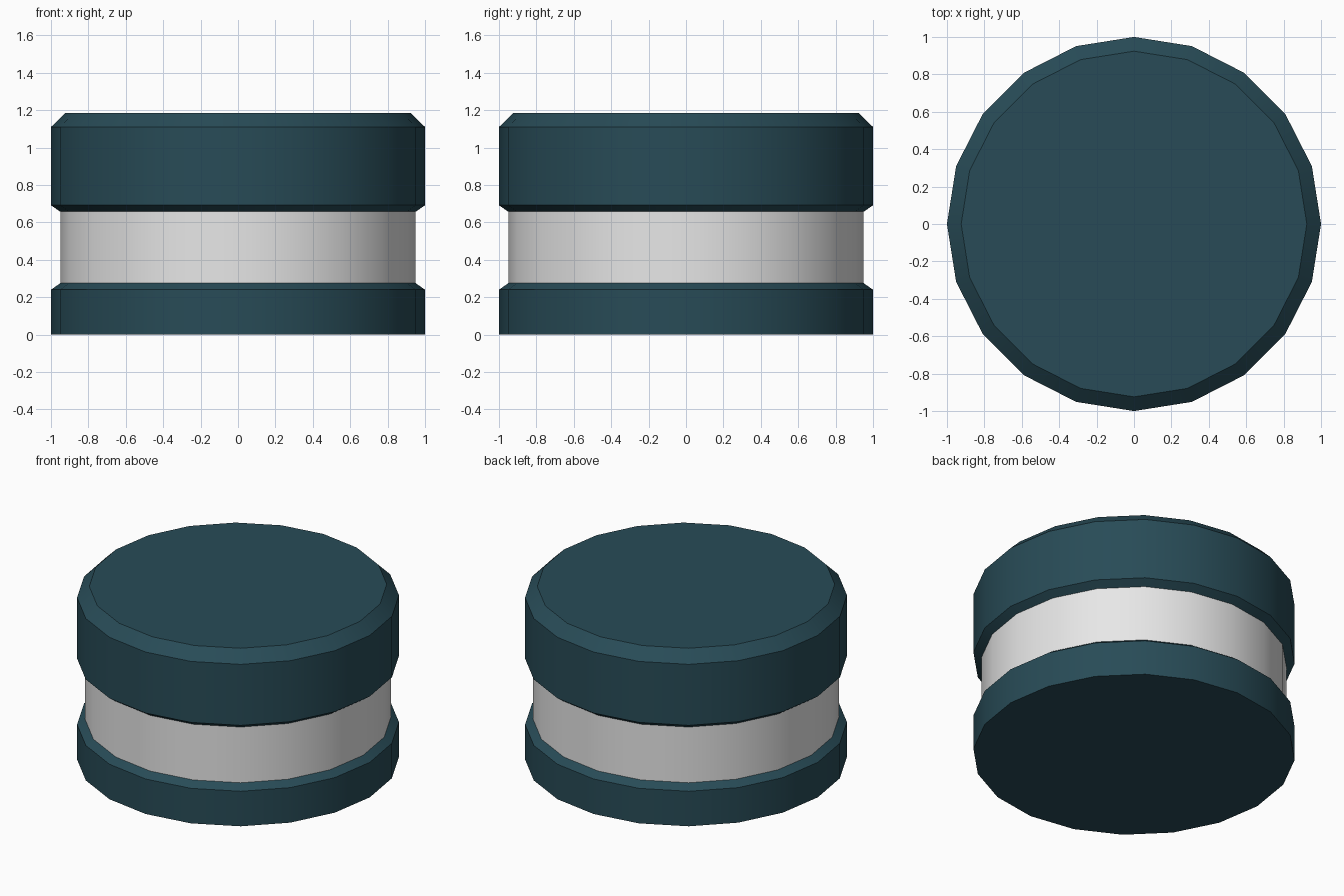
import bpy
import bmesh
from math import radians, cos, sin, tau

SIDES = 20

cube = bpy.data.objects.get("Cube")
if cube:
    bpy.data.objects.remove(cube, do_unlink=True)


def make_material(name, rgb):
    mat = bpy.data.materials.new(name)
    mat.use_nodes = True
    mat.diffuse_color = (*rgb, 1)
    mat.node_tree.nodes["Principled BSDF"].inputs["Base Color"].default_value = (*rgb, 1)
    return mat


def turned_part(name, profile, mat, capped=True):
    """Revolve (radius, height) points, listed bottom to top, into a faceted solid."""
    bm = bmesh.new()
    rings = []
    for r, z in profile:
        rings.append([bm.verts.new((r * cos(tau * i / SIDES), r * sin(tau * i / SIDES), z))
                      for i in range(SIDES)])
    for low, high in zip(rings, rings[1:]):
        for i in range(SIDES):
            j = (i + 1) % SIDES
            bm.faces.new((low[i], low[j], high[j], high[i]))
    if capped:
        bm.faces.new(rings[0][::-1])
        bm.faces.new(rings[-1])
    mesh = bpy.data.meshes.new(name)
    bm.to_mesh(mesh)
    bm.free()
    mesh.materials.append(mat)
    obj = bpy.data.objects.new(name, mesh)
    bpy.context.collection.objects.link(obj)
    # Smooth round the sides, sharp at the chamfers
    bpy.ops.object.select_all(action="DESELECT")
    obj.select_set(True)
    bpy.context.view_layer.objects.active = obj
    bpy.ops.object.shade_smooth_by_angle(angle=radians(30))
    return obj


teal = make_material("dark teal", (0.021, 0.071, 0.095))
white = make_material("off white", (0.8, 0.8, 0.8))

# Base with a chamfered upper rim
turned_part("base", [(1, 0), (1, 0.24), (0.95, 0.275)], teal)
# Recessed pale band
turned_part("middle_band", [(0.95, 0.275), (0.95, 0.657)], white, capped=False)
# Lid with chamfers above and below
turned_part("lid", [(0.95, 0.657), (1, 0.692), (1, 1.11), (0.924, 1.185)], teal)
